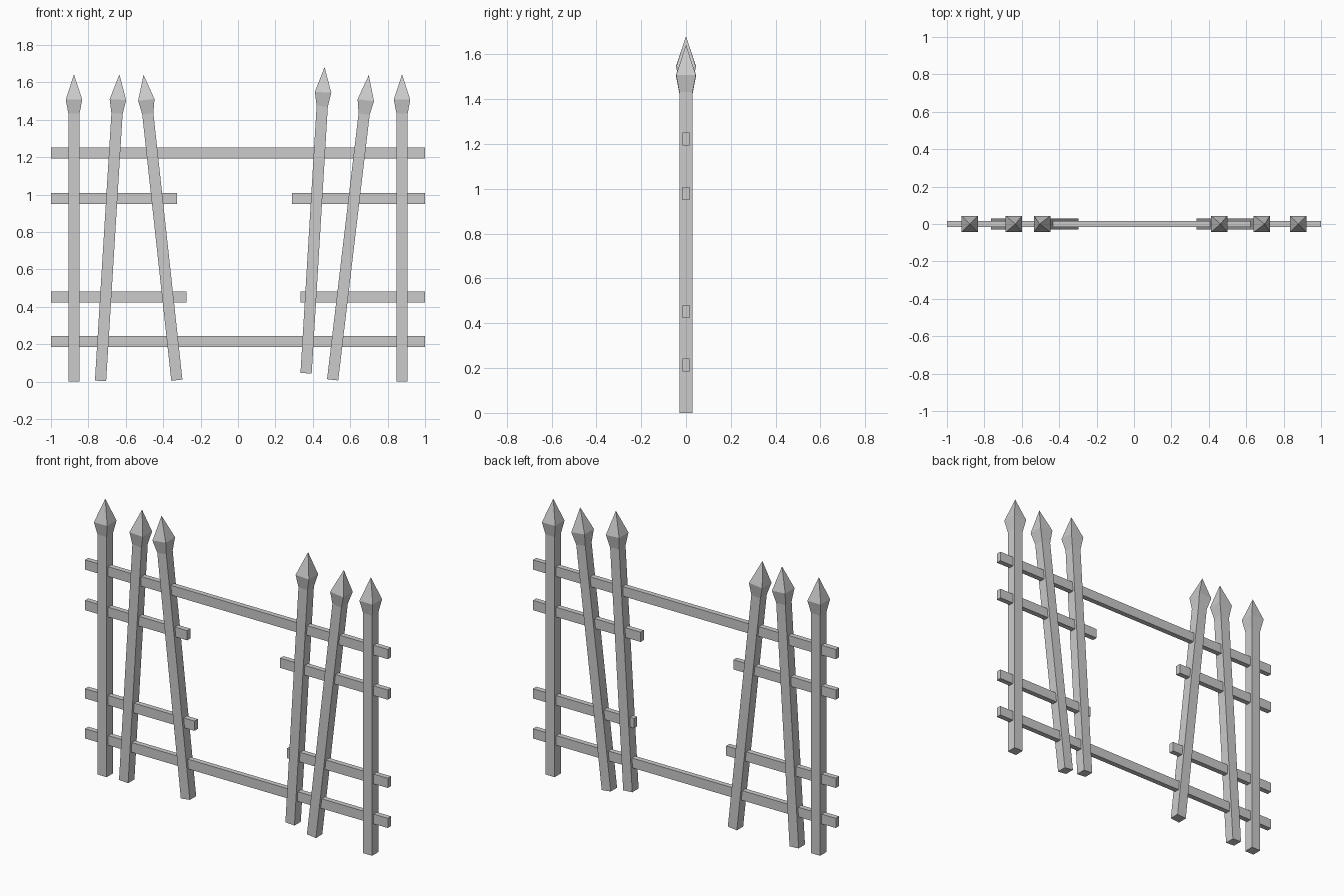
import bpy, bmesh, math

if "Cube" in bpy.data.objects:
    bpy.data.objects.remove(bpy.data.objects["Cube"])


def make_object(name, bm):
    bmesh.ops.recalc_face_normals(bm, faces=bm.faces)
    mesh = bpy.data.meshes.new(name)
    bm.to_mesh(mesh)
    bm.free()
    obj = bpy.data.objects.new(name, mesh)
    bpy.context.collection.objects.link(obj)
    return obj


def picket(name, bottom, top):
    """Square picket with a spear head, leaning from bottom (x, z) to top (x, z)."""
    dx, dz = top[0] - bottom[0], top[1] - bottom[1]
    length = math.hypot(dx, dz)
    bm = bmesh.new()
    # Square rings: foot, neck, widest part of the head
    profile = [(0.03, 0), (0.03, length - 0.21), (0.044, length - 0.135)]
    rings = [[bm.verts.new((sx * r, sy * r, z))
              for sx, sy in ((-1, -1), (1, -1), (1, 1), (-1, 1))]
             for r, z in profile]
    tip = bm.verts.new((0, 0, length))
    bm.faces.new(rings[0])
    for low, high in zip(rings, rings[1:]):
        for i in range(4):
            j = (i + 1) % 4
            bm.faces.new((low[i], low[j], high[j], high[i]))
    for i in range(4):
        bm.faces.new((rings[-1][i], rings[-1][(i + 1) % 4], tip))
    obj = make_object(name, bm)
    obj.location = (bottom[0], 0, bottom[1])
    obj.rotation_euler.y = math.atan2(dx, dz)


def rail(name, x0, x1, z):
    bm = bmesh.new()
    bmesh.ops.create_cube(bm, size=1)
    bmesh.ops.scale(bm, vec=(x1 - x0, 0.031, 0.058), verts=bm.verts)
    obj = make_object(name, bm)
    obj.location = ((x0 + x1) / 2, 0, z)


# Upright end posts
for side, x in (("left", -0.877), ("right", 0.877)):
    picket(f"{side}_end_post", (x, 0), (x, 1.643))

# Leaning pickets
picket("left_outer_picket", (-0.735, 0.004), (-0.634, 1.643))
picket("left_inner_picket", (-0.327, 0.008), (-0.505, 1.641))
picket("right_inner_picket", (0.364, 0.045), (0.463, 1.682))
picket("right_outer_picket", (0.506, 0.01), (0.699, 1.639))

# Full-width rails
rail("top_rail", -1, 1, 1.222)
rail("bottom_rail", -1, 1, 0.214)

# Broken rails
rail("left_upper_broken_rail", -1, -0.325, 0.98)
rail("right_upper_broken_rail", 0.289, 1, 0.98)
rail("left_lower_broken_rail", -1, -0.276, 0.453)
rail("right_lower_broken_rail", 0.333, 1, 0.453)
